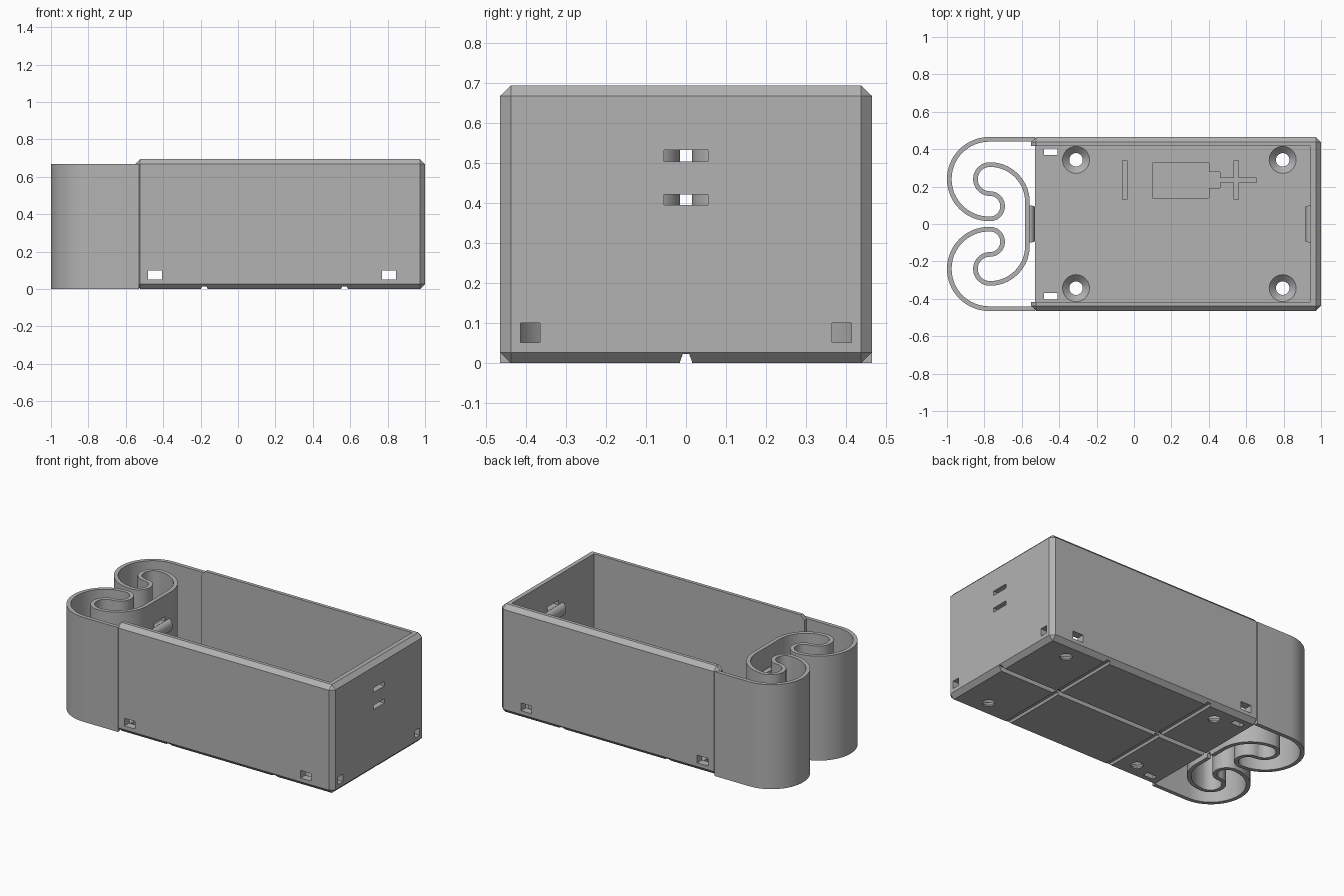
import bpy, bmesh, math
from mathutils import Vector

old = bpy.data.objects.get("Cube")
if old:
    bpy.data.objects.remove(old, do_unlink=True)

gray = bpy.data.materials.new("plain gray")
gray.use_nodes = True
gray.diffuse_color = (0.45, 0.45, 0.45, 1)
gray.node_tree.nodes["Principled BSDF"].inputs["Base Color"].default_value = (0.45, 0.45, 0.45, 1)


def make(name, bm):
    bmesh.ops.recalc_face_normals(bm, faces=bm.faces)
    mesh = bpy.data.meshes.new(name)
    bm.to_mesh(mesh)
    bm.free()
    mesh.materials.append(gray)
    ob = bpy.data.objects.new(name, mesh)
    bpy.context.collection.objects.link(ob)
    return ob


def block(name, x, y, z, bevel=0):
    bm = bmesh.new()
    bmesh.ops.create_cube(bm, size=1)
    for v in bm.verts:
        v.co = [(r[0] + r[1]) / 2 + c * (r[1] - r[0]) for c, r in zip(v.co, (x, y, z))]
    if bevel:
        bmesh.ops.bevel(bm, geom=bm.edges[:], offset=bevel, segments=1, affect='EDGES')
    return make(name, bm)


def prism(name, points, move):
    """Extrude a closed 3D outline along a vector."""
    bm = bmesh.new()
    face = bm.faces.new([bm.verts.new(p) for p in points])
    new = bmesh.ops.extrude_face_region(bm, geom=[face])["geom"]
    bmesh.ops.translate(bm, vec=move, verts=[v for v in new if isinstance(v, bmesh.types.BMVert)])
    return make(name, bm)


def cone(name, x, y, z0, z1, r0, r1):
    bm = bmesh.new()
    bmesh.ops.create_cone(bm, cap_ends=True, segments=40, radius1=r0, radius2=r1, depth=z1 - z0)
    bmesh.ops.translate(bm, vec=(x, y, (z0 + z1) / 2), verts=bm.verts)
    return make(name, bm)


def cut(target, cutters):
    """Subtract the cutters, keep the result as plain mesh, remove the cutters."""
    for c in cutters:
        c.hide_render = True
        mod = target.modifiers.new("cut", 'BOOLEAN')
        mod.operation, mod.solver, mod.object = 'DIFFERENCE', 'EXACT', c
    bpy.context.view_layer.update()
    mesh = bpy.data.meshes.new_from_object(target.evaluated_get(bpy.context.evaluated_depsgraph_get()))
    target.modifiers.clear()
    target.data = mesh
    for c in cutters:
        bpy.data.objects.remove(c, do_unlink=True)


def wire_groove():
    outline = [(-0.7, -0.02, -0.01), (-0.7, 0.02, -0.01), (-0.7, 0.008, 0.023), (-0.7, -0.008, 0.023)]
    return prism("groove_cutter", outline, (1.8, 0, 0))


def tie_slots(x):
    return [block("slot_cutter", x, (-0.055, 0.055), z) for z in ((0.395, 0.422), (0.505, 0.533))]


# Chamfered tray body
H = 0.695
tray = block("tray_body", (-0.55, 1), (-0.465, 0.465), (0, H), 0.027)
cutters = [block("bay_cutter", (-0.7, 0.945), (-0.416, 0.416), (0.045, 1)),
           block("floor_end_cutter", (-0.7, -0.53), (-0.416, 0.416), (-0.1, 0.2)),
           wire_groove()] + tie_slots((0.9, 1.1))

# Cross grooves under the floor
for x in (-0.18, 0.57):
    cutters.append(prism("cross_groove_cutter",
                         [(x - 0.024, -0.6, -0.01), (x + 0.024, -0.6, -0.01),
                          (x + 0.012, -0.6, 0.014), (x - 0.012, -0.6, 0.014)], (0, 1.2, 0)))

# Wall windows, floor slots and countersunk screw holes
for x in ((-0.48, -0.405), (0.77, 0.845)):
    cutters.append(block("window_cutter", x, (-0.6, 0.6), (0.051, 0.1)))
for s in (-1, 1):
    ys = sorted((s * 0.365, s * 0.414))
    cutters.append(block("end_window_cutter", (0.9, 1.1), ys, (0.051, 0.1)))
    cutters.append(block("floor_slot_cutter", (-0.48, -0.41), sorted((s * 0.37, s * 0.405)), (-0.1, 0.049)))
    for x in (-0.31, 0.795):
        cutters.append(cone("screw_hole_cutter", x, s * 0.343, -0.05, 0.03, 0.036, 0.036))
        cutters.append(cone("countersink_cutter", x, s * 0.343, 0.008, 0.047, 0.036, 0.074))

# Engraved polarity marks on the floor
marks = [((-0.062, -0.038), (0.13, 0.34)), ((0.1, 0.4), (0.14, 0.325)), ((0.395, 0.46), (0.193, 0.278)),
         ((0.455, 0.655), (0.222, 0.247)), ((0.535, 0.56), (0.13, 0.34))]
for x, y in marks:
    cutters.append(block("mark_cutter", x, y, (0.036, 0.06)))
cut(tray, cutters)


# Folded leaf spring with side arms
def arc(cx, cy, r, start, end, n=32):
    return [Vector((cx + r * math.cos(math.radians(start + (end - start) * i / n)),
                    cy + r * math.sin(math.radians(start + (end - start) * i / n)))) for i in range(n + 1)]


half = [Vector((-0.528, 0.4525))]
half += arc(-0.775, 0.24, 0.2125, 90, 270)
half += arc(-0.77, 0.095, 0.0675, -90, 90)
half += arc(-0.77, 0.24, 0.0775, 270, 90)
half += arc(-0.77, 0.1175, 0.2, 90, 0)
path = half + [Vector((p.x, -p.y)) for p in reversed(half)]
left, right = [], []
for i, p in enumerate(path):
    d = (path[min(i + 1, len(path) - 1)] - path[max(i - 1, 0)]).normalized()
    n = Vector((-d.y, d.x)) * 0.0125
    if i in (0, len(path) - 1):
        n = Vector((0, math.copysign(0.0125, n.y)))
    left.append(p + n)
    right.append(p - n)
bm = bmesh.new()
rows = [[bm.verts.new((q.x, q.y, z)) for q in side] for side, z in
        ((left, 0), (right, 0), (right, 0.67), (left, 0.67))]
for i in range(len(path) - 1):
    for a in range(4):
        b = (a + 1) % 4
        bm.faces.new((rows[a][i], rows[a][i + 1], rows[b][i + 1], rows[b][i]))
for i in (0, -1):
    bm.faces.new([r[i] for r in rows])
spring = make("leaf_spring", bm)
cut(spring, tie_slots((-0.6, -0.54)) + [wire_groove()])

# Rounded contact bridges between the tie slots
for name, x, s in (("spring_contact_bridge", -0.5575, 1), ("end_contact_bridge", 0.945, -1)):
    outline = [(x - s * 0.002, -0.1, 0.423), (x - s * 0.002, -0.1, 0.504)]
    for i in range(9):
        t = math.pi * (0.5 - i / 8)
        outline.append((x + s * 0.028 * math.cos(t), -0.1, 0.4635 + 0.0405 * math.sin(t)))
    bridge = prism(name, outline, (0, 0.2, 0))
    for v in bridge.data.vertices:
        out = s * (v.co.x - x)
        if out > 0:
            v.co.y *= 1 - 6 * out * out * 100 / 3 / 2

# Smooth curved sheets, crisp edges
for ob in bpy.context.scene.objects:
    ob.select_set(ob.type == 'MESH')
bpy.context.view_layer.objects.active = spring
bpy.ops.object.shade_smooth_by_angle(angle=math.radians(30))
